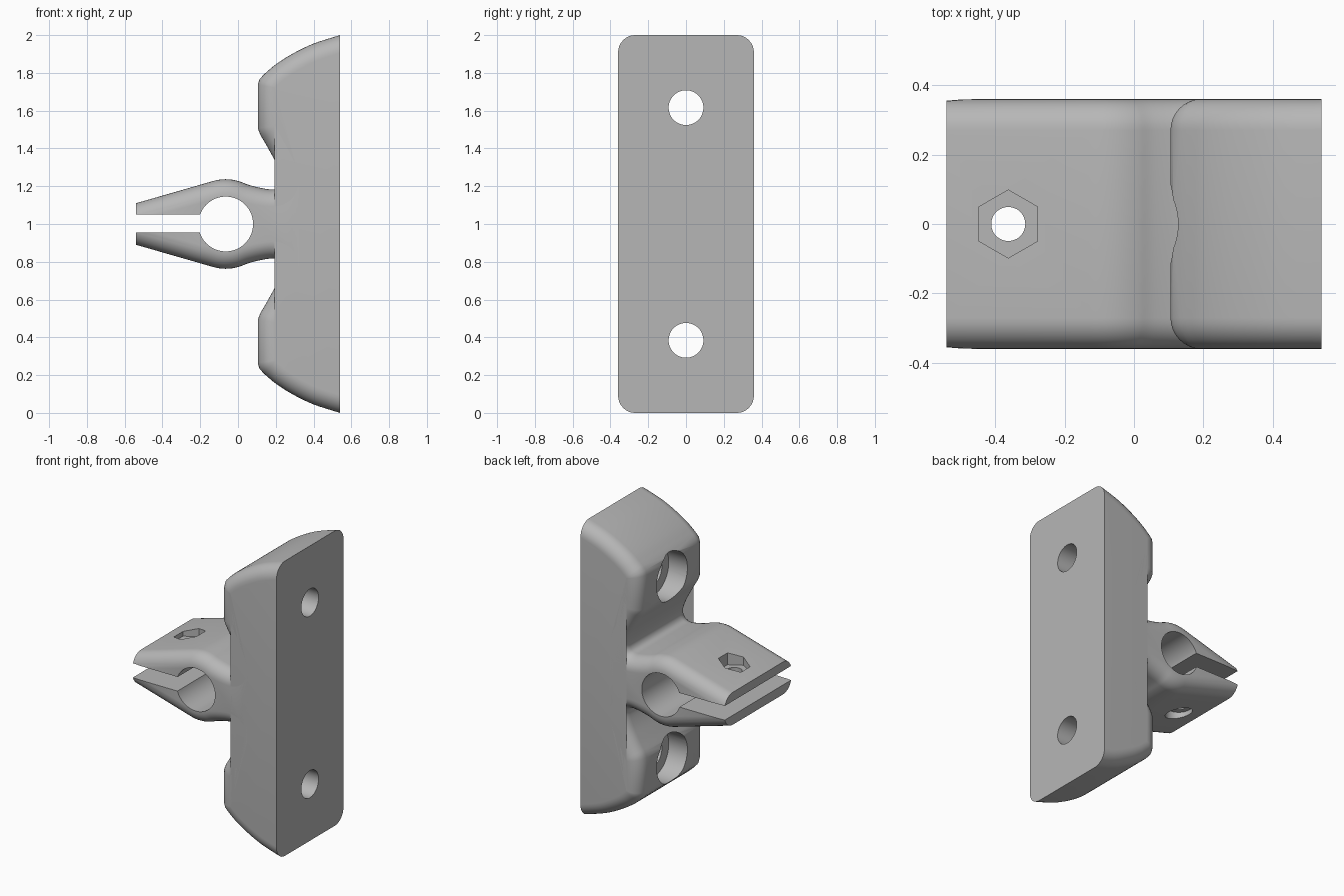
import bpy
import bmesh
from math import sin, cos, pi, radians
from mathutils import Vector, Matrix

default_cube = bpy.data.objects.get("Cube")
if default_cube:
    bpy.data.objects.remove(default_cube, do_unlink=True)

HALF_WIDTH = 0.36
FILLET = 0.09
MID = 1.0
RING_X = -0.065

grey = bpy.data.materials.new("light grey plastic")
grey.use_nodes = True
colour = (0.47, 0.47, 0.47, 1)
grey.diffuse_color = colour
grey.node_tree.nodes["Principled BSDF"].inputs["Base Color"].default_value = colour


def spline(points, steps):
    """Smooth curve through all the points."""
    pts = [Vector(p) for p in points]
    pts = [2 * pts[0] - pts[1]] + pts + [2 * pts[-1] - pts[-2]]
    out = []
    for a, b, c, d in zip(pts, pts[1:], pts[2:], pts[3:]):
        for i in range(steps):
            t = i / steps
            out.append(0.5 * (2 * b + (c - a) * t + (2 * a - 5 * b + 4 * c - d) * t ** 2
                              + (3 * b - a - 3 * c + d) * t ** 3))
    return out + [pts[-2]]


def inset(points, dist):
    """Move the outline inwards; its two ends slide straight down."""
    normals = []
    for a, b in zip(points, points[1:]):
        step = (b - a).normalized()
        normals.append(Vector((step.y, -step.x)))
    out = [points[0] + Vector((0, dist / normals[0].y))]
    for p, m, n in zip(points[1:], normals, normals[1:]):
        out.append(p + (m + n) * dist / (1 + m.dot(n)))
    return out + [points[-1] + Vector((0, dist / normals[-1].y))]


def add_object(name, bm):
    bmesh.ops.recalc_face_normals(bm, faces=bm.faces)
    mesh = bpy.data.meshes.new(name)
    bm.to_mesh(mesh)
    bm.free()
    mesh.materials.append(grey)
    obj = bpy.data.objects.new(name, mesh)
    bpy.context.collection.objects.link(obj)
    return obj


# Upper outline: jaw, clamp ring, notch, then pad with curved end
ring = [Vector((RING_X + 0.237 * cos(radians(a)), MID + 0.237 * sin(radians(a))))
        for a in range(106, 72, -4)]
notch = spline([(0.016, 1.223), (0.06, 1.206), (0.13, 1.189), (0.19, 1.183),
                (0.222, 1.2), (0.231, 1.24), (0.205, 1.315), (0.16, 1.4),
                (0.118, 1.472)], 5)
pad = [Vector(p) for p in ((0.105, 1.505), (0.105, 1.735), (0.113, 1.765))]
end_curve = spline([(0.135, 1.79), (0.2, 1.845), (0.29, 1.902),
                    (0.4, 1.955), (0.54, 2.0)], 4)
upper = [Vector((-0.54, 1.11))] + ring + notch + pad + end_curve

# Stack of outlines across the width, with rounded side edges
STEPS = 8
layers = []
for k in range(STEPS + 1):
    a = pi / 2 * k / STEPS
    layers.append((HALF_WIDTH - FILLET * (1 - cos(a)), FILLET * (1 - sin(a))))
layers = [(-y, d) for y, d in layers] + [(y, d) for y, d in reversed(layers)]

bm = bmesh.new()
loops = []
for y, d in layers:
    half = inset(upper, d)
    outline = half + [Vector((p.x, 2 * MID - p.y)) for p in reversed(half)]
    loops.append([bm.verts.new((p.x, y, p.y)) for p in outline])
for low, high in zip(loops, loops[1:]):
    for i in range(len(low)):
        j = (i + 1) % len(low)
        bm.faces.new((low[i], low[j], high[j], high[i]))
bm.faces.new(loops[0])
bm.faces.new(loops[-1])
body = add_object("clamp_bracket", bm)


def cut(shape):
    """Subtract a closed shape from the bracket."""
    cutter = add_object("cutter", shape)
    cutter.hide_render = True
    mod = body.modifiers.new("cut", "BOOLEAN")
    mod.operation = "DIFFERENCE"
    mod.solver = "EXACT"
    mod.object = cutter
    bpy.context.view_layer.objects.active = body
    bpy.ops.object.modifier_apply(modifier=mod.name)
    bpy.data.objects.remove(cutter, do_unlink=True)


def rod(axis, radius, start, end, sides=48):
    """Cylinder or prism between two points along one axis."""
    a, b = Vector(start), Vector(end)
    turn = {"x": Matrix.Rotation(pi / 2, 4, "Y"),
            "y": Matrix.Rotation(pi / 2, 4, "X"),
            "z": Matrix.Identity(4)}[axis]
    shape = bmesh.new()
    bmesh.ops.create_cone(shape, cap_ends=True, segments=sides, radius1=radius,
                          radius2=radius, depth=(b - a).length,
                          matrix=Matrix.Translation((a + b) / 2) @ turn)
    return shape


# Tube hole through the ring and the slot between the jaws
cut(rod("y", 0.145, (RING_X, -1, MID), (RING_X, 1, MID), 64))
slot = bmesh.new()
bmesh.ops.create_cube(slot, size=1, matrix=Matrix.Translation((-0.4, 0, MID + 0.002))
                      @ Matrix.Diagonal((0.6, 2, 0.096, 1)))
cut(slot)

# Screw holes with wide counterbores in the pad
for side in (-1, 1):
    z = MID + side * 0.616
    cut(rod("x", 0.092, (0, 0, z), (1, 0, z)))
    cut(rod("x", 0.165, (-0.1, 0, z), (0.245, 0, z)))

# Jaw bolt hole, hexagonal nut pocket above and round head pocket below
BOLT_X = -0.362
cut(rod("z", 0.049, (BOLT_X, 0, 0.5), (BOLT_X, 0, 1.5)))
cut(rod("z", 0.098, (BOLT_X, 0, 1.105), (BOLT_X, 0, 1.5), 6))
cut(rod("z", 0.085, (BOLT_X, 0, 0.5), (BOLT_X, 0, 0.895)))

# Smooth shading with crisp edges
bpy.ops.object.select_all(action="DESELECT")
body.select_set(True)
bpy.context.view_layer.objects.active = body
bpy.ops.object.shade_smooth_by_angle(angle=radians(30))
